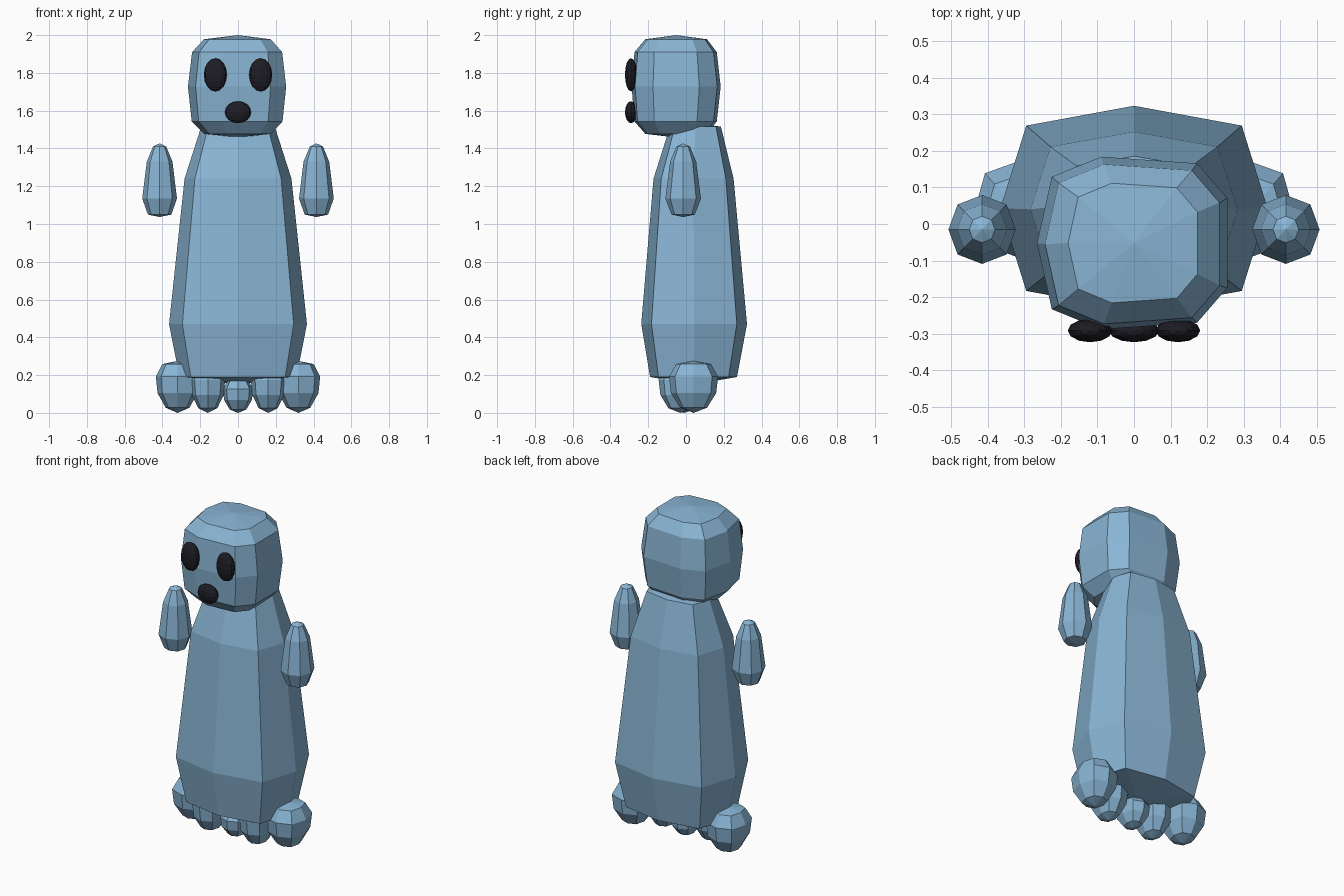
import bpy, math

if "Cube" in bpy.data.objects:
    bpy.data.objects.remove(bpy.data.objects["Cube"])


def material(name, color):
    m = bpy.data.materials.new(name)
    m.diffuse_color = (*color, 1)
    m.use_nodes = True
    m.node_tree.nodes["Principled BSDF"].inputs["Base Color"].default_value = m.diffuse_color
    return m


blue = material("soft blue", (0.25, 0.46, 0.66))
dark = material("near black", (0.013, 0.012, 0.018))


def power(v, p):
    return math.copysign(abs(v) ** p, v) if abs(v) > 1e-6 else 0.0


def lathe(name, rings, bottom, top, sides, p, mat, start=0.0):
    """Stack of rounded-square rings (x, y, z, rx, ry), closed by shallow fans."""
    verts, faces = [], []
    for x, y, z, rx, ry in rings:
        for i in range(sides):
            a = start + math.tau * i / sides
            verts.append((x + rx * power(math.cos(a), p), y + ry * power(math.sin(a), p), z))
    n = len(rings)
    lo = len(verts)
    verts += [(rings[0][0], rings[0][1], bottom), (rings[-1][0], rings[-1][1], top)]
    for i in range(sides):
        j = (i + 1) % sides
        for r in range(n - 1):
            faces.append((r * sides + i, r * sides + j, (r + 1) * sides + j, (r + 1) * sides + i))
        faces.append((lo, j, i))
        faces.append((lo + 1, (n - 1) * sides + i, (n - 1) * sides + j))
    mesh = bpy.data.meshes.new(name)
    mesh.from_pydata(verts, [], faces)
    mesh.materials.append(mat)
    ob = bpy.data.objects.new(name, mesh)
    bpy.context.collection.objects.link(ob)
    return ob


# Body: eight-sided, tapering to the neck
lathe("body", [(0, 0.04, 0.19, 0.31, 0.23), (0, 0.043, 0.47, 0.365, 0.28),
               (0, 0.04, 1.24, 0.283, 0.212), (0, 0.05, 1.515, 0.195, 0.135)],
      0.15, 1.535, 8, 0.62, blue)

# Head: nine-sided, set forward of the body
lathe("head", [(0, -0.052, 1.477, 0.18, 0.165), (0, -0.055, 1.543, 0.245, 0.22),
               (0, -0.052, 1.727, 0.265, 0.238), (0, -0.055, 1.91, 0.243, 0.22),
               (0, -0.052, 1.978, 0.18, 0.165)],
      1.458, 2.0, 9, 0.62, blue, math.pi)

# Floating arms
for side, label in ((-1, "left"), (1, "right")):
    x, y = side * 0.415, -0.015
    lathe(label + "_arm", [(x, y, 1.05, 0.062, 0.062), (x, y, 1.135, 0.092, 0.094),
                           (x, y, 1.33, 0.068, 0.069), (x, y, 1.41, 0.035, 0.036)],
          1.037, 1.427, 8, 0.92, blue)


# Toes: (x, y, rx, ry, height)
def toe(name, x, y, rx, ry, h):
    prof = [(0.1, 0.55), (0.38, 0.92), (0.7, 1.0), (0.94, 0.7)]
    lathe(name, [(x, y, h * t, rx * s, ry * s) for t, s in prof], 0, h, 8, 0.8, blue)


for side, label in ((-1, "left"), (1, "right")):
    toe(label + "_outer_toe", side * 0.32, 0.04, 0.115, 0.13, 0.275)
    toe(label + "_inner_toe", side * 0.16, -0.03, 0.092, 0.115, 0.25)
toe("middle_toe", 0, -0.01, 0.08, 0.1, 0.18)


# Eyes and mouth: flattened low-poly beads on the face
def bead(name, x, y, z, rx, rz):
    bpy.ops.mesh.primitive_uv_sphere_add(segments=12, ring_count=8, radius=1,
                                         location=(x, y, z))
    ob = bpy.context.object
    ob.name = name
    ob.scale = (rx, 0.032, rz)
    ob.data.materials.append(dark)


bead("left_eye", -0.12, -0.291, 1.79, 0.061, 0.088)
bead("right_eye", 0.12, -0.291, 1.79, 0.061, 0.088)
bead("mouth", 0, -0.291, 1.592, 0.069, 0.058)
